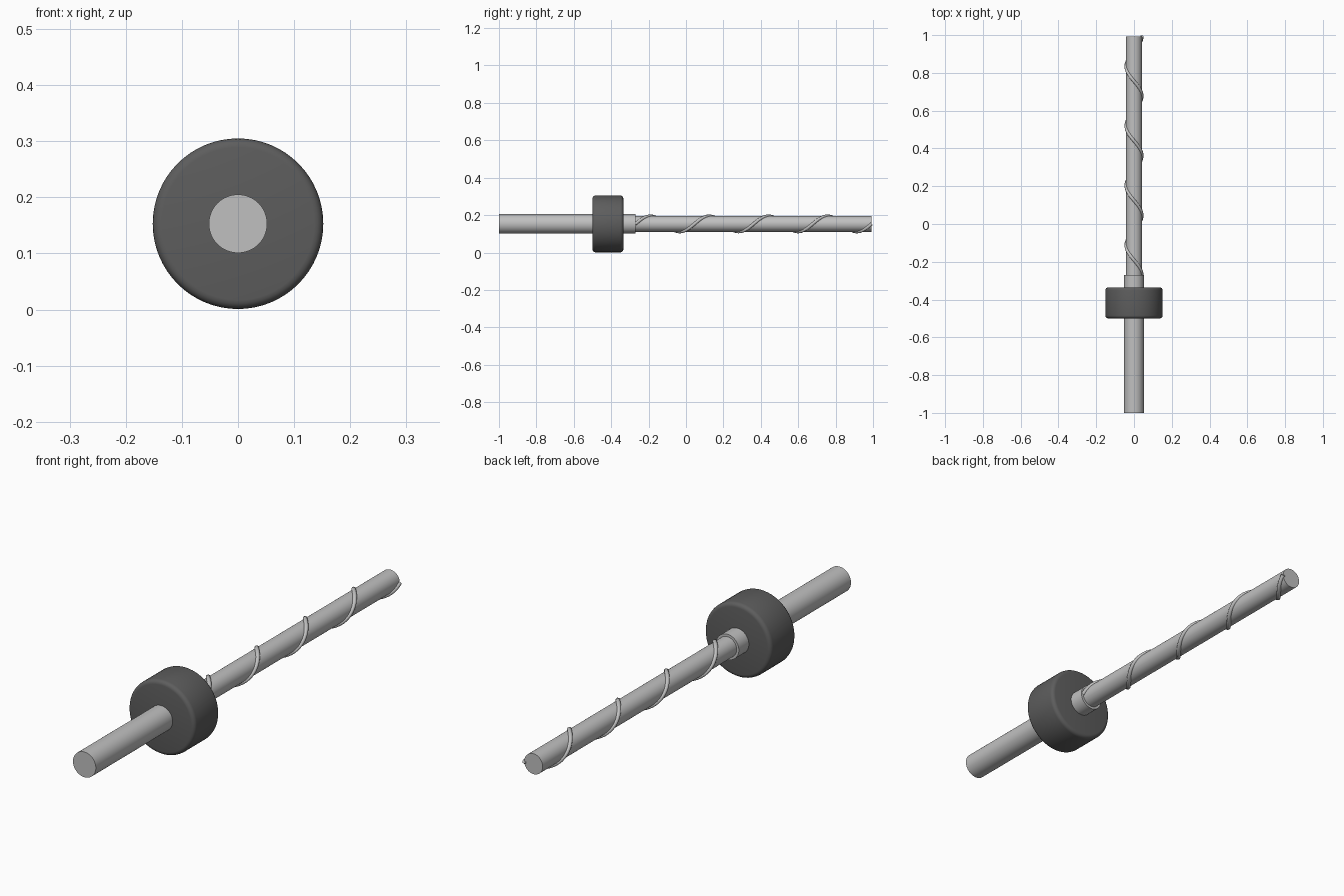
import bpy
import math

AXIS_Z = 0.153      # height of the tool's axis
BIT_START, BIT_END = -0.27, 0.993

cube = bpy.data.objects.get("Cube")
if cube:
    bpy.data.objects.remove(cube, do_unlink=True)


def make_material(name, value, roughness):
    mat = bpy.data.materials.new(name)
    mat.use_nodes = True
    color = (value, value, value, 1)
    mat.diffuse_color = color
    bsdf = next(n for n in mat.node_tree.nodes if n.type == 'BSDF_PRINCIPLED')
    bsdf.inputs["Base Color"].default_value = color
    bsdf.inputs["Roughness"].default_value = roughness
    return mat


steel = make_material("light steel", 0.53, 0.4)
rubber = make_material("dark grey", 0.11, 0.6)


def rod(name, radius, y0, y1, mat, bevel=0):
    """Round bar lying along y, with optional rounded rims."""
    bpy.ops.mesh.primitive_cylinder_add(
        vertices=64, radius=radius, depth=y1 - y0,
        location=(0, (y0 + y1) / 2, AXIS_Z), rotation=(math.pi / 2, 0, 0))
    obj = bpy.context.object
    obj.name = name
    obj.data.materials.append(mat)
    if bevel:
        mod = obj.modifiers.new("rounded rims", 'BEVEL')
        mod.width = bevel
        mod.segments = 4
        mod.limit_method = 'ANGLE'
        mod.angle_limit = math.radians(40)
        bpy.ops.object.modifier_apply(modifier=mod.name)
    bpy.ops.object.shade_smooth_by_angle(angle=math.radians(35))
    return obj


# Shank, collar and bit core
rod("shank", 0.052, -1, BIT_START, steel)
rod("depth_collar", 0.152, -0.5, -0.335, rubber, bevel=0.016)
rod("bit_core", 0.042, BIT_START, BIT_END, steel)

# Raised spiral flute wound four turns around the core
TURNS, STEPS = 4, 32
curve = bpy.data.curves.new("spiral_flute", 'CURVE')
curve.dimensions = '3D'
curve.bevel_depth = 0.0085
curve.bevel_resolution = 3
curve.use_fill_caps = True
spline = curve.splines.new('POLY')
count = TURNS * STEPS
spline.points.add(count)
for i, point in enumerate(spline.points):
    angle = 2 * math.pi * i / STEPS
    y = BIT_START + (BIT_END - BIT_START) * i / count
    point.co = (0.042 * math.cos(angle), y, AXIS_Z + 0.042 * math.sin(angle), 1)
flute = bpy.data.objects.new("spiral_flute", curve)
bpy.context.collection.objects.link(flute)
curve.materials.append(steel)
bpy.ops.object.select_all(action='DESELECT')
flute.select_set(True)
bpy.context.view_layer.objects.active = flute
bpy.ops.object.convert(target='MESH')
bpy.ops.object.shade_smooth_by_angle(angle=math.radians(50))
